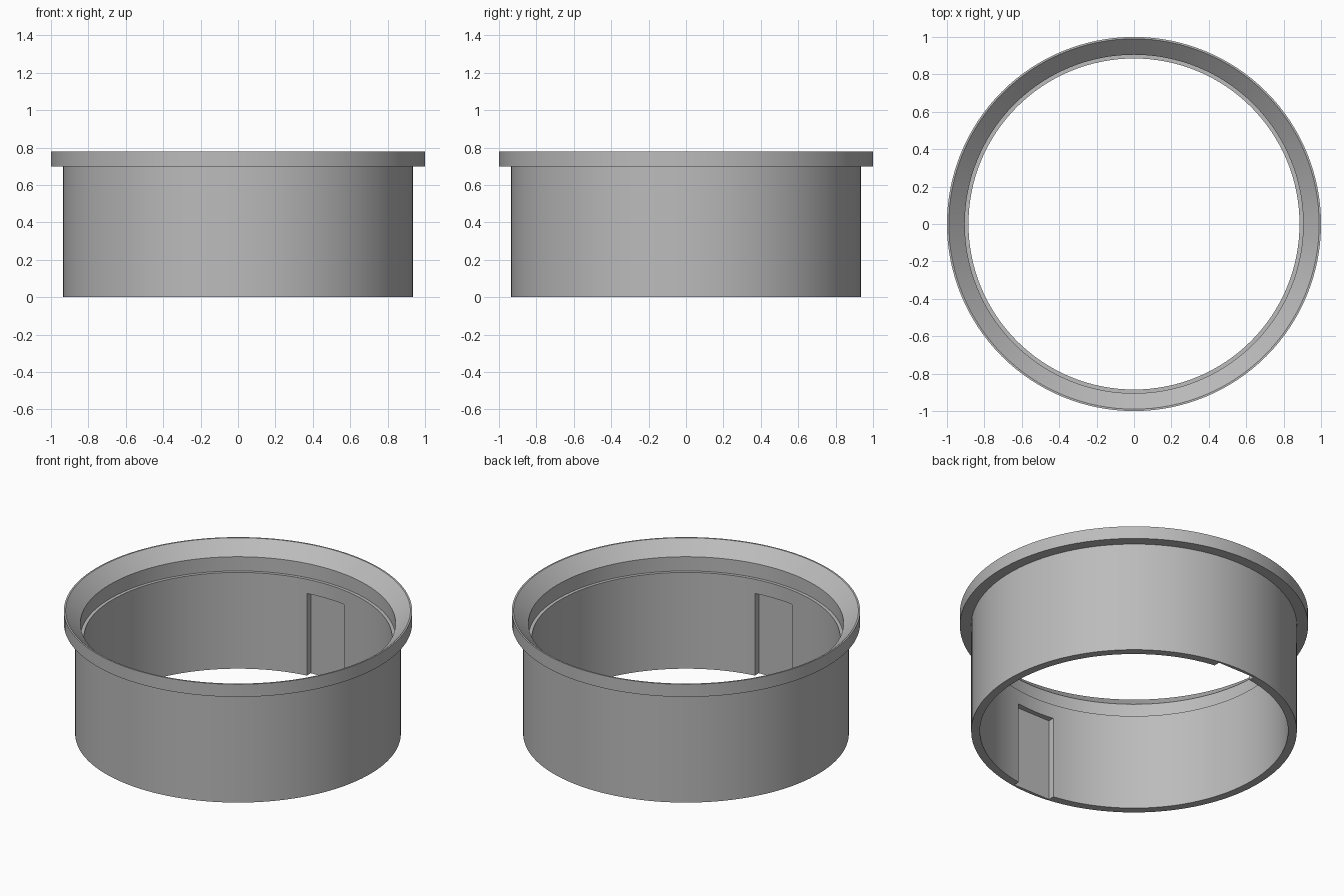
import bpy
import bmesh
import math

SEGMENTS = 128

# Remove the default cube
cube = bpy.data.objects.get("Cube")
if cube:
    bpy.data.objects.remove(cube, do_unlink=True)

# Single plain material
grey = bpy.data.materials.new("mid_grey")
grey.use_nodes = True
colour = (0.5, 0.5, 0.5, 1)
grey.diffuse_color = colour
grey.node_tree.nodes["Principled BSDF"].inputs["Base Color"].default_value = colour


def lathe(name, profile):
    """Spin a closed (radius, height) profile around the z axis."""
    bm = bmesh.new()
    verts = [bm.verts.new((r, 0, z)) for r, z in profile]
    edges = [bm.edges.new((v, verts[(i + 1) % len(verts)])) for i, v in enumerate(verts)]
    bmesh.ops.spin(bm, geom=verts + edges, cent=(0, 0, 0), axis=(0, 0, 1),
                   angle=math.tau, steps=SEGMENTS, use_duplicate=False)
    bmesh.ops.remove_doubles(bm, verts=bm.verts[:], dist=1e-4)
    bmesh.ops.recalc_face_normals(bm, faces=bm.faces[:])
    mesh = bpy.data.meshes.new(name)
    bm.to_mesh(mesh)
    bm.free()
    mesh.materials.append(grey)
    obj = bpy.data.objects.new(name, mesh)
    bpy.context.collection.objects.link(obj)
    return obj


# Sleeve with outer flange, chamfered mouth and inner ledge
collar = lathe("flanged_collar", [
    (0.885, 0), (0.935, 0), (0.935, 0.70), (1.0, 0.70), (1.0, 0.78),
    (0.99, 0.78), (0.905, 0.70), (0.905, 0.61), (0.885, 0.61),
])

# One long cutter makes both flat slots in the inner wall, open at the bottom
bpy.ops.mesh.primitive_cube_add(size=1, location=(0, 0, 0.21))
cutter = bpy.context.object
cutter.name = "slot_cutter"
cutter.scale = (0.26, 1.83, 0.62)
cutter.hide_render = True
cutter.data.materials.append(grey)

bpy.ops.object.select_all(action="DESELECT")
collar.select_set(True)
bpy.context.view_layer.objects.active = collar
slots = collar.modifiers.new("slots", "BOOLEAN")
slots.operation = "DIFFERENCE"
slots.solver = "EXACT"
slots.object = cutter
bpy.ops.object.modifier_apply(modifier=slots.name)
bpy.data.objects.remove(cutter, do_unlink=True)

bpy.ops.object.shade_smooth_by_angle(angle=math.radians(25))
